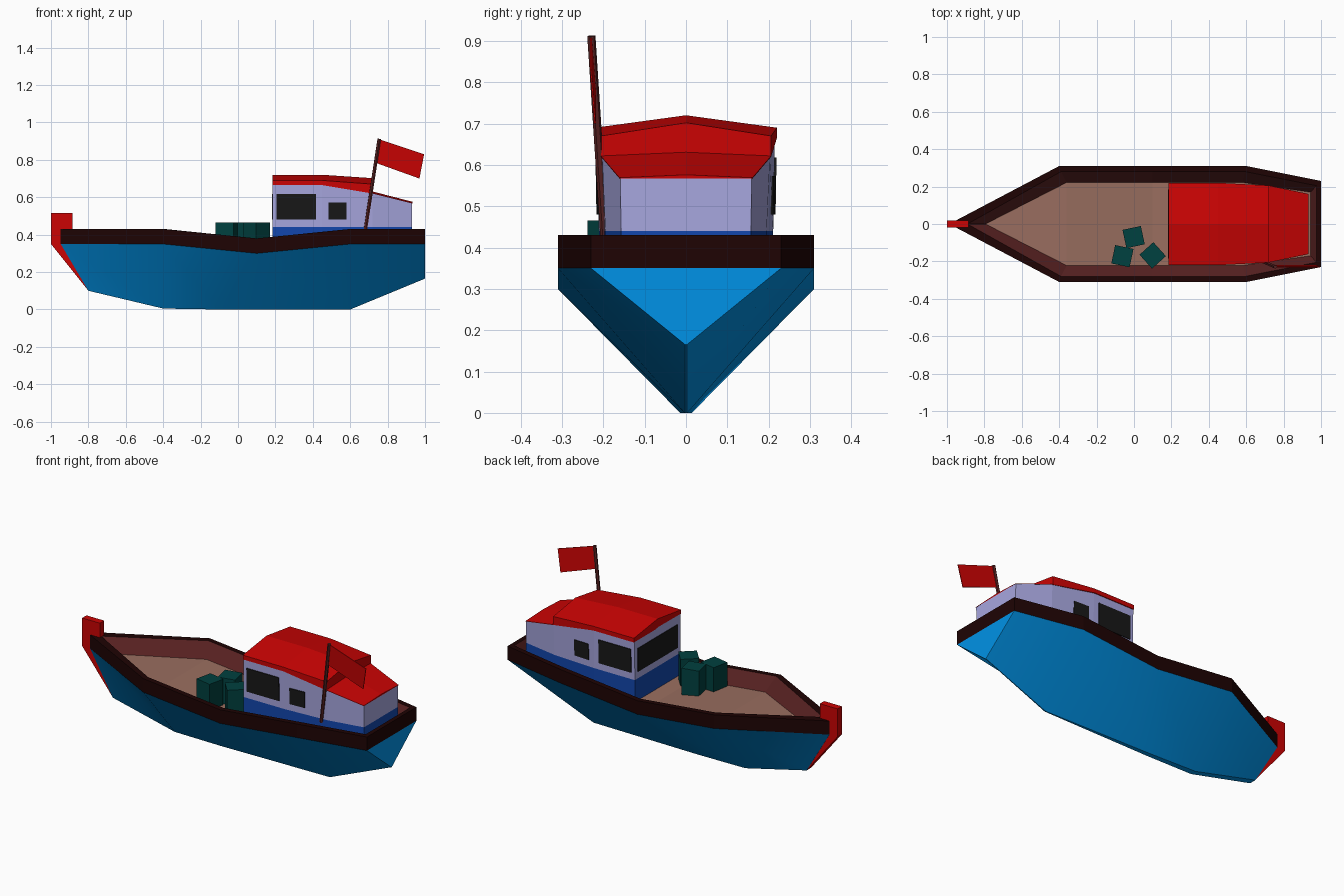
import bpy, bmesh, math
from mathutils import Vector, Matrix

if "Cube" in bpy.data.objects:
    bpy.data.objects.remove(bpy.data.objects["Cube"])


def material(name, rgb):
    m = bpy.data.materials.new(name)
    m.diffuse_color = (*rgb, 1)
    m.use_nodes = True
    m.node_tree.nodes["Principled BSDF"].inputs["Base Color"].default_value = m.diffuse_color
    return m


HULL = material("hull blue", (0.0, 0.29, 0.8))
RED = material("red", (0.6, 0.001, 0.001))
WHITE = material("pale lavender", (0.39, 0.385, 0.74))
STRIPE = material("deep blue", (0.006, 0.062, 0.42))
RAIL = material("dark brown", (0.013, 0.001, 0.001))
WOOD = material("red brown wood", (0.1, 0.016, 0.016))
DECK = material("deck tan", (0.32, 0.155, 0.115))
GLASS = material("window black", (0.009, 0.009, 0.009))
CRATE = material("crate teal", (0.0, 0.052, 0.05))


def finish(name, bm, mat, recalc=False):
    bmesh.ops.remove_doubles(bm, verts=bm.verts, dist=1e-5)
    bmesh.ops.dissolve_degenerate(bm, edges=bm.edges, dist=1e-5)
    if recalc:
        bmesh.ops.recalc_face_normals(bm, faces=bm.faces)
    me = bpy.data.meshes.new(name)
    bm.to_mesh(me)
    bm.free()
    me.materials.append(mat)
    ob = bpy.data.objects.new(name, me)
    bpy.context.collection.objects.link(ob)
    return ob


def shell(name, rows, mat, top=False, bottom=False):
    """Rows are bow-to-stern paths on +y; each is mirrored to a closed loop, then bridged."""
    bm = bmesh.new()
    loops = [[bm.verts.new(p) for p in r] +
             [bm.verts.new((x, -y, z)) for x, y, z in reversed(r)] for r in rows]
    n = len(loops[0])
    for a, b in zip(loops, loops[1:]):
        for i in range(n):
            j = (i + 1) % n
            bm.faces.new((a[i], b[i], b[j], a[j]))
    for i in range(n // 2 - 1):
        j = n - 1 - i
        if top:
            t = loops[-1]
            bm.faces.new((t[j], t[j - 1], t[i + 1], t[i]))
        if bottom:
            a = loops[0]
            bm.faces.new((a[i], a[i + 1], a[j - 1], a[j]))
    return finish(name, bm, mat)


def prism(name, points, offset, mat):
    bm = bmesh.new()
    f = bm.faces.new([bm.verts.new(p) for p in points])
    ext = bmesh.ops.extrude_face_region(bm, geom=[f], use_keep_orig=True)["geom"]
    moved = [v for v in ext if isinstance(v, bmesh.types.BMVert)]
    bmesh.ops.translate(bm, verts=moved, vec=Vector(offset))
    return finish(name, bm, mat, True)


# hull, rail, bulwark and deck share the same edge paths; the deck follows the sheer
keel = [(-.8, .021, .1), (-.4, .018, .005), (-.1, .014, 0), (.6, .003, 0), (1, .002, .165)]
sheer = [(-.948, .021, .35), (-.4, .31, .35), (.1, .31, .30), (.6, .31, .35), (1, .23, .35)]
rail_top = [(x, y, z + .08) for x, y, z in sheer]
rail_in = [(-.885, .003, .43), (-.39, .28, .43), (.1, .28, .38), (.595, .28, .43), (.975, .205, .43)]
floor = [(-.79, .002, .35), (-.36, .222, .35), (.1, .222, .303), (.58, .222, .35), (.945, .17, .35)]

hull = shell("hull", [keel, sheer], HULL, bottom=True)
shell("gunwale_rail", [sheer, rail_top, rail_in], RAIL)
shell("inner_bulwark", [rail_in, floor], WOOD)
shell("deck", [floor], DECK, top=True)

bpy.context.view_layer.objects.active = hull
hull.select_set(True)
bpy.ops.object.shade_smooth_by_angle(angle=math.radians(42))
hull.select_set(False)

# prow post
prism("prow_post", [(-1, -.02, .515), (-.885, -.02, .515), (-.885, -.02, .38),
                    (-.8, -.02, .1), (-1, -.02, .35)], (0, .04, 0), RED)

# cabin: blue base, pale walls rising to a shallow ridge
XS = (.185, .45, .72, .93)
low = [(x, y, .44) for x, y in zip(XS, (.211, .211, .195, .157))]
high = [(x, y, z) for x, y, z in zip(XS, (.215, .215, .203, .159), (.668, .668, .621, .567))]
ridge = [(x, 0, z) for x, z in zip(XS, (.67, .67, .628, .574))]
shell("cabin_base", [[(x, y, .31) for x, y, z in low], low], STRIPE)
shell("cabin_walls", [low, high, ridge], WHITE)

# main roof, then the lower rear roof
RX = (.185, .45, .72)
RY = (.22, .22, .206)
shell("main_roof", [list(zip(RX, RY, (.665, .665, .62))),
                    list(zip(RX, RY, (.69, .69, .67))),
                    list(zip(RX, (0, 0, 0), (.72, .72, .702)))], RED, bottom=True)
shell("rear_roof", [[(.715, .207, .621), (.932, .161, .567)],
                    [(.715, .207, .623), (.932, .161, .569)],
                    [(.715, 0, .632), (.932, 0, .576)]], RED)


# windows as thin plates lying on the cabin walls
def wall_y(x, z):
    t = (z - .44) / .228
    return .211 + .004 * t - max(0, x - .45) / .27 * .014


for side, label in ((-1, "near"), (1, "far")):
    for kind, x0, x1, z1 in (("large", .207, .418, .618), ("small", .485, .58, .573)):
        corners = [(x, side * (wall_y(x, z) - .003), z)
                   for x, z in ((x0, .48), (x1, .48), (x1, z1), (x0, z1))]
        prism(f"{label}_{kind}_window", corners, (0, side * .008, 0), GLASS)
prism("wheelhouse_front_window", [(.188, -.185, .48), (.188, .185, .48),
                                  (.188, .185, .618), (.188, -.185, .618)], (-.006, 0, 0), GLASS)

# leaning flag pole and flag
a, b = Vector((.68, -.197, .42)), Vector((.755, -.229, .912))
bm = bmesh.new()
bmesh.ops.create_cone(bm, cap_ends=True, segments=6, radius1=.01, radius2=.01, depth=(b - a).length,
                      matrix=Matrix.Translation((a + b) / 2) @ (b - a).to_track_quat('Z', 'Y').to_matrix().to_4x4())
finish("flag_pole", bm, WOOD)
prism("flag", [(.76, -.232, .908), (.995, -.232, .83), (.97, -.222, .70), (.742, -.222, .782)],
      (0, .004, 0), RED)

# crates on deck
for i, (x, y, rot) in enumerate(((-.002, -.07, 12), (-.062, -.172, -12), (.10, -.168, 42))):
    bm = bmesh.new()
    bmesh.ops.create_cube(bm, size=1, matrix=Matrix.Translation((x, y, .3875))
                          @ Matrix.Rotation(math.radians(rot), 4, 'Z')
                          @ Matrix.Diagonal((.1, .1, .157, 1)))
    finish(f"crate_{i + 1}", bm, CRATE)
